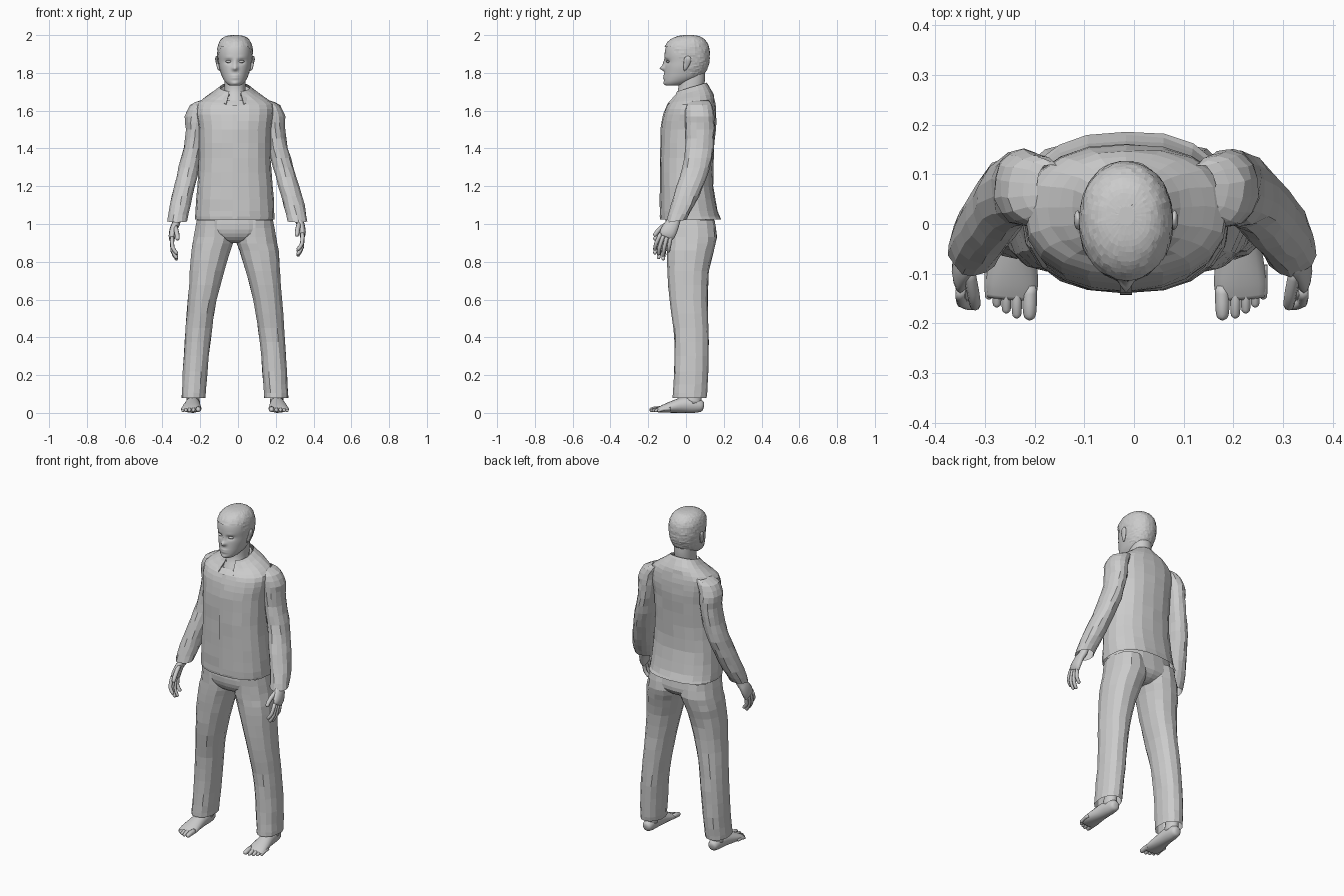
import bpy, math, random
from mathutils import Vector as V

random.seed(4)
CX = -0.016  # body midline


def build(name, parts, smooth=False, keep=None):
    """Merge (verts, faces) parts into one object placed on the midline."""
    verts, faces = [], []
    for vs, fs in parts:
        o = len(verts)
        verts += vs
        faces += [[i + o for i in f] for f in fs]
    if keep:
        faces = [f for f in faces if keep(sum((verts[i] for i in f), V()) / len(f))]
    me = bpy.data.meshes.new(name)
    me.from_pydata([v + V((CX, 0, 0)) for v in verts], [], faces)
    me.update()
    me.validate()
    ob = bpy.data.objects.new(name, me)
    bpy.context.collection.objects.link(ob)
    for p in me.polygons:
        p.use_smooth = smooth
    return ob


def dense(rows, k):
    """Catmull-Rom resampling of cross-section rows."""
    out, n = [], len(rows)
    for i in range(n - 1):
        a, b, c, d = (rows[min(max(j, 0), n - 1)] for j in (i - 1, i, i + 1, i + 2))
        for s in range(k):
            t = s / k
            out.append([0.5 * (2 * q + (r - p) * t + (2 * p - 5 * q + 4 * r - w) * t * t
                               + (3 * q - p - 3 * r + w) * t ** 3)
                        for p, q, r, w in zip(a, b, c, d)])
    return out + [list(rows[-1])]


def skin(rings, caps):
    n = len(rings[0])
    vs = [p for r in rings for p in r]
    fs = [[r * n + i, r * n + (i + 1) % n, (r + 1) * n + (i + 1) % n, (r + 1) * n + i]
          for r in range(len(rings) - 1) for i in range(n)]
    if caps:
        fs += [list(range(n))[::-1], list(range(len(vs) - n, len(vs)))]
    return vs, fs


def power(c, e):
    return math.copysign(abs(c) ** (2 / e), c)


def stack(rows, n=20, k=2, e=2.2, caps=False, jitter=0.0, warp=None):
    """Stacked rings, row = z, x_min, x_max, y_front, y_back, tilt."""
    rings = []
    for z, xl, xr, yf, yb, tilt in dense(rows, k):
        ring = []
        for i in range(n):
            a = 2 * math.pi * i / n - math.pi / 2
            y = (yf + yb) / 2 + (yb - yf) / 2 * power(math.sin(a), e)
            p = V(((xl + xr) / 2 + (xr - xl) / 2 * power(math.cos(a), e), y, z + tilt * (y - .03)))
            if jitter:
                p += V((random.uniform(-1, 1), random.uniform(-1, 1), 0)) * jitter
            ring.append(warp(p) if warp else p)
        rings.append(ring)
    return skin(rings, caps)


def tube(rows, side, n=10, k=3):
    """Path sweep, row = x, y, z, radius along side, other radius."""
    rows = dense(rows, k)
    pts = [V(r[:3]) for r in rows]
    rings = []
    for i, r in enumerate(rows):
        t = (pts[min(i + 1, len(pts) - 1)] - pts[max(i - 1, 0)]).normalized()
        u = (V(side) - t * t.dot(V(side))).normalized()
        w = t.cross(u)
        rings.append([pts[i] + u * r[3] * math.cos(2 * math.pi * j / n)
                      + w * r[4] * math.sin(2 * math.pi * j / n) for j in range(n)])
    return skin(rings, True)


def digit(a, b, c, r, side=(1, 0, 0)):
    """Finger or toe through three points with a rounded tip."""
    a, b, c = V(a), V(b), V(c)
    d = (c - b).normalized()
    return tube([(*a, r, r), (*b, r, r), (*(c - d * r), r * .9, r * .9),
                 (*(c - d * r * .3), r * .65, r * .65), (*c, r * .1, r * .1)], side, 8, 2)


def sym(rows):
    return [(z, -w, w, yf, yb, t) for z, w, yf, yb, t in rows]


# head with face features pushed in and out by soft bumps: x, z, width, height, push
BUMPS = [(0, 1.824, .013, .012, -.024), (0, 1.85, .009, .022, -.012),
         (.034, 1.86, .017, .011, .011), (-.034, 1.86, .017, .011, .011),
         (.033, 1.88, .02, .006, -.004), (-.033, 1.88, .02, .006, -.004),
         (0, 1.778, .022, .011, -.009), (0, 1.778, .022, .003, .007),
         (0, 1.745, .018, .01, -.006)]


def face_warp(p):
    if p.y < -.02:
        p = p.copy()
        p.y += sum(m * math.exp(-((p.x - x) / w) ** 2 - ((p.z - z) / h) ** 2)
                   for x, z, w, h, m in BUMPS)
    return p


HEAD = sym([(1.732, .02, -.10, -.05, 0), (1.737, .036, -.11, -.01, 0), (1.752, .052, -.115, .03, 0),
            (1.775, .066, -.115, .075, 0), (1.80, .075, -.114, .1, 0), (1.83, .083, -.112, .113, 0),
            (1.86, .087, -.11, .12, 0), (1.90, .09, -.113, .121, 0), (1.94, .086, -.105, .114, 0),
            (1.97, .071, -.08, .094, 0), (1.988, .046, -.042, .066, 0), (1.994, .012, .0, .03, 0)])
build("head", [stack(HEAD, 64, 5, 2.15, True, 0, face_warp)], True)

# close-cropped hair shell following the scalp
def hair_line(c):
    return c.z > 1.765 + .175 * min(max((.05 - c.y) / .13, 0), 1)


hair = [(z + .006, a - .004, b + .004, f - .004, g + .005, t) for z, a, b, f, g, t in HEAD]
build("hair", [stack(hair, 56, 4, 2.15, True, .0015)], False, hair_line)

# eyes and ears
for s, tag in ((-1, "right"), (1, "left")):
    build(tag + "_eye", [tube([(s * .034 - .016, -.092, 1.86, .002, .002), (s * .034 - .009, -.093, 1.86, .006, .01),
                               (s * .034, -.094, 1.86, .007, .011), (s * .034 + .009, -.093, 1.86, .006, .01),
                               (s * .034 + .016, -.092, 1.86, .002, .002)], (0, 0, 1), 12)], True)
    build(tag + "_ear", [tube([(s * .082, -.008, 1.812, .003, .003), (s * .087, -.004, 1.825, .011, .007),
                               (s * .093, .004, 1.85, .017, .007), (s * .098, .009, 1.872, .019, .007),
                               (s * .097, .01, 1.885, .012, .005), (s * .096, .01, 1.89, .002, .002)],
                              (0, 1, 0), 12)], True)

build("neck", [stack(sym([(1.56, .08, -.095, .08, 0), (1.64, .066, -.078, .085, 0),
                          (1.70, .056, -.044, .09, 0), (1.76, .056, -.04, .1, 0),
                          (1.81, .056, -.03, .1, 0)]), 24, 3)], True)

# shirt body, open at the throat
SHIRT = sym([(1.025, .211, -.138, .187, 0), (1.07, .209, -.139, .168, 0), (1.2, .2, -.138, .145, 0),
             (1.35, .19, -.138, .146, 0), (1.5, .192, -.134, .157, 0), (1.58, .205, -.12, .16, 0),
             (1.635, .2, -.1, .155, .05), (1.67, .158, -.076, .145, .15),
             (1.70, .11, -.06, .125, .25), (1.725, .078, -.05, .108, .3)])
build("shirt", [stack(SHIRT, 20, 2, 2.35, False, .002)], False,
      lambda c: not (c.y < 0 and abs(c.x) < .03 and c.z > 1.64))

# front placket
pl = [V((x, y, z)) for y, z in ((-.108, 1.63), (-.125, 1.58), (-.138, 1.5), (-.142, 1.35),
                                (-.142, 1.2), (-.143, 1.03)) for x in (-.012, .012)]
build("shirt_placket", [(pl, [[i, i + 1, i + 3, i + 2] for i in range(0, 10, 2)])])

# turned-down collar with pointed front flaps
cv, N = [], 22
for i in range(N + 1):
    a = math.radians(24 + 312 * i / N)
    c, s = math.cos(a), math.sin(a)
    tip = max(c, 0) ** 4
    for rx, ry, dz, k in ((.07, .072, -.02, 0), (.078, .078, 0, 0), (.112, .096, -.035, 1)):
        y = .022 - ry * c
        cv.append(V((rx * s, y - .045 * tip * k, 1.708 + .3 * (.022 - .078 * c - .02) + dz - .03 * tip * k)))
collar = build("collar", [(cv, [[j, j + 3, j + 4, j + 1] for i in range(N) for j in (3 * i, 3 * i + 1)])])
collar.modifiers.new("thickness", "SOLIDIFY").thickness = .005

# sleeves and hands: the left arm swings a little further out than the right
ARM = [(.150, .07, 1.655, .03, .05), (.183, .07, 1.63, .055, .068), (.206, .072, 1.57, .06, .077),
       (.210, .075, 1.5, .053, .076), (.225, .07, 1.4, .052, .075), (.250, .055, 1.3, .055, .072),
       (.276, .02, 1.2, .056, .07), (.302, -.016, 1.1, .056, .062), (.319, -.052, 1.025, .052, .052)]
for s, tag in ((-1, "right"), (1, "left")):
    rows = []
    for x, y, z, rx, ry in ARM:
        x = s * (x + s * .013 * max(0, 1.6 - z) / .6)
        rows.append((z, x - rx, x + rx, y - ry, y + ry, .12 if z < 1.05 else 0))
    build(tag + "_sleeve", [stack(rows, 14, 2, 2.1, False, .003)])

    def h(x, y, z):
        return (s * (x + s * .012), y, z + s * .01)
    parts = [tube([(*h(.318, -.035, 1.08), .026, .022), (*h(.322, -.055, 1.02), .029, .021),
                   (*h(.337, -.075, .985), .039, .02), (*h(.345, -.095, .945), .043, .018),
                   (*h(.345, -.105, .922), .038, .012)], (0, 1, 0), 12)]
    for ya, yb, yc, zb, zc in ((-.134, -.158, -.166, .888, .85), (-.116, -.139, -.146, .872, .825),
                               (-.096, -.115, -.122, .868, .818), (-.077, -.089, -.094, .876, .84)):
        parts.append(digit(h(.345, ya, .94), h(.343, yb, zb), h(.318, yc, zc), .0105))
    parts.append(digit(h(.33, -.085, 1.0), h(.32, -.137, .965), h(.315, -.17, .925), .0125))
    build(tag + "_hand", parts, True)

# trousers: seat plus two legs
build("trouser_seat", [stack(sym([(1.09, .19, -.1, .14, 0), (1.0, .203, -.11, .152, 0),
                                  (.95, .195, -.103, .155, 0), (.915, .1, -.08, .125, 0),
                                  (.9, .04, -.04, .09, 0)]), 20, 2, 2.3, True)])
LEG = [(1.02, .015, .203, -.1, .15), (.93, .0, .22, -.1, .163), (.86, .022, .233, -.1, .147),
       (.75, .055, .241, -.098, .122), (.6, .095, .25, -.088, .115), (.45, .12, .262, -.066, .118),
       (.3, .137, .272, -.061, .12), (.15, .15, .28, -.066, .114), (.08, .155, .283, -.07, .108)]
for s, tag in ((-1, "right"), (1, "left")):
    rows = [(z, min(s * a, s * b), max(s * a, s * b), f, g, 0) for z, a, b, f, g in LEG]
    build(tag + "_trouser_leg", [stack(rows, 14, 2, 2.2, False, .002)])

    # bare foot: ankle, sole and toes
    parts = [tube([(s * .22, .045, .22, .04, .045), (s * .221, .045, .12, .034, .04),
                   (s * .222, .035, .05, .036, .048)], (1, 0, 0), 14),
             tube([(s * .221, .094, .03, .008, .01), (s * .221, .086, .032, .026, .027),
                   (s * .222, .05, .041, .035, .041), (s * .224, -.01, .042, .04, .042),
                   (s * .228, -.07, .032, .048, .032), (s * .23, -.12, .022, .053, .021),
                   (s * .232, -.15, .015, .048, .012)], (1, 0, 0), 16)]
    for x, tip, r in ((.194, -.194, .0145), (.22, -.19, .0105), (.241, -.18, .010),
                      (.26, -.168, .0095), (.276, -.152, .009)):
        parts.append(digit((s * x, tip + .07, .022), (s * x, tip + .035, .02), (s * x, tip, r), r))
    build(tag + "_foot", parts, True)
